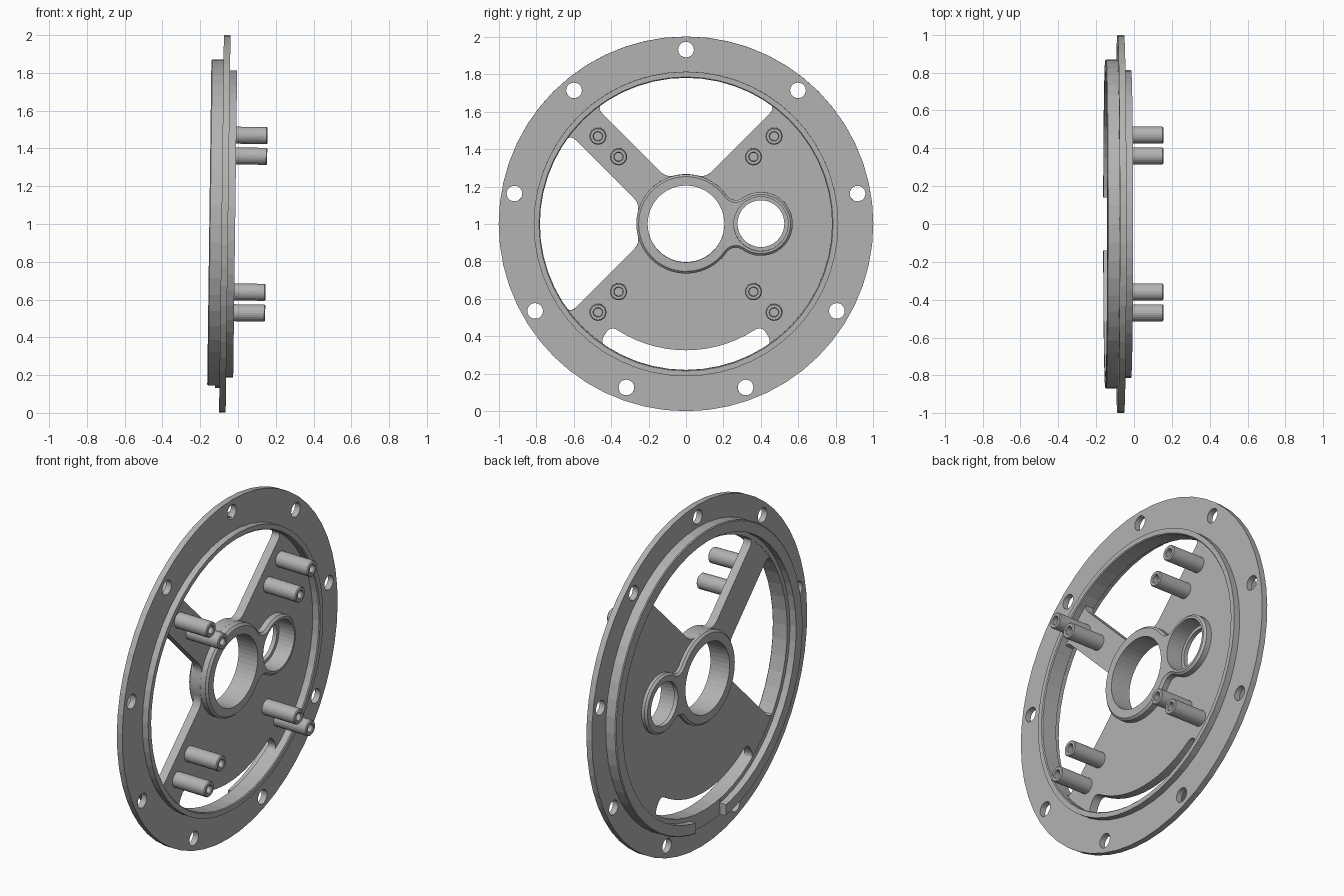
import bpy, bmesh
from math import sin, cos, pi, atan2, sqrt, asin, radians
from mathutils import Matrix, Vector

if "Cube" in bpy.data.objects:
    bpy.data.objects.remove(bpy.data.objects["Cube"], do_unlink=True)

metal = bpy.data.materials.new("grey_metal")
metal.use_nodes = True
GREY = (0.45, 0.45, 0.45, 1)
metal.diffuse_color = GREY
metal.node_tree.nodes["Principled BSDF"].inputs["Base Color"].default_value = GREY

HUB_R, BORE_R = 0.265, 0.205
BEARING_Y, BEARING_R, FILLET = 0.4, 0.17, 0.06
PLATE_BACK, PLATE_FRONT = -0.11, -0.06
HUB_BACK, HUB_FRONT = -0.14, -0.015


def arc(r, a0, a1, n, cy=0, cz=0):
    return [(cy + r * cos(a0 + (a1 - a0) * i / n), cz + r * sin(a0 + (a1 - a0) * i / n))
            for i in range(n + 1)]


def circle(r, n, cy=0, cz=0):
    return arc(r, 0, 2 * pi, n, cy, cz)[:-1]


def loft(name, sections, closed=False):
    """Skin a stack of equal outlines (x, [(y, z)...]); closed joins last to first."""
    bm = bmesh.new()
    rows = [[bm.verts.new((x, y, z)) for y, z in pts] for x, pts in sections]
    n = len(rows[0])
    pairs = list(zip(rows, rows[1:]))
    if closed:
        pairs.append((rows[-1], rows[0]))
    else:
        bm.faces.new(rows[0])
        bm.faces.new(rows[-1])
    for a, b in pairs:
        for i in range(n):
            j = (i + 1) % n
            bm.faces.new((a[i], a[j], b[j], b[i]))
    bmesh.ops.recalc_face_normals(bm, faces=bm.faces)
    mesh = bpy.data.meshes.new(name)
    bm.to_mesh(mesh)
    bm.free()
    mesh.materials.append(metal)
    ob = bpy.data.objects.new(name, mesh)
    bpy.context.collection.objects.link(ob)
    return ob


def cut(ob, cutters):
    for c in cutters:
        c.hide_render = True
        mod = ob.modifiers.new("cut", 'BOOLEAN')
        mod.operation, mod.solver, mod.object = 'DIFFERENCE', 'EXACT', c
        bpy.context.view_layer.objects.active = ob
        bpy.ops.object.modifier_apply(modifier=mod.name)
        bpy.data.objects.remove(c, do_unlink=True)


def through(outline):
    return loft("cutter", [(-0.4, outline), (0.4, outline)])


def blend(p, corner, q, n=6):
    p, c, q = Vector(p), Vector(corner), Vector(q)
    return [tuple(p * (1 - t) ** 2 + c * 2 * t * (1 - t) + q * t * t)
            for t in (i / n for i in range(1, n))]


def opening(mid, r_in, r_out, half_in, half_out, trim):
    """Window between two arcs and two straight sides, with rounded corners."""
    def polar(r, a):
        return Vector((r * cos(mid + a), r * sin(mid + a)))
    outer = arc(r_out, mid - half_out + trim / r_out, mid + half_out - trim / r_out, 20)
    inner = arc(r_in, mid + half_in - trim / r_in, mid - half_in + trim / r_in, 14)
    co, ci = polar(r_out, half_out), polar(r_in, half_in)
    do, di = polar(r_out, -half_out), polar(r_in, -half_in)
    step = (ci - co).normalized() * trim
    back = (do - di).normalized() * trim
    return (outer + blend(outer[-1], co, co + step) + [tuple(co + step), tuple(ci - step)]
            + blend(ci - step, ci, inner[0]) + inner + blend(inner[-1], di, di + back)
            + [tuple(di + back), tuple(do - back)] + blend(do - back, do, outer[0]))


def hub_outline(inset):
    """Big boss joined to the small bearing boss by concave fillets."""
    a, b = HUB_R + FILLET, BEARING_R + FILLET
    y = (a * a - b * b + BEARING_Y ** 2) / (2 * BEARING_Y)
    z = sqrt(a * a - y * y)
    p1, p2 = atan2(z, y), atan2(z, y - BEARING_Y)
    f = FILLET + inset
    top = arc(f, p2 - pi, p1 - pi, 8, y, z)
    low = [(u, -v) for u, v in reversed(top)]
    return (arc(HUB_R - inset, p1, 2 * pi - p1, 40) + low[1:-1]
            + arc(BEARING_R - inset, -p2, p2, 30, BEARING_Y) + top[1:-1])


def bores():
    small, wide = circle(0.125, 40, BEARING_Y), circle(0.145, 40, BEARING_Y)
    return [through(circle(BORE_R, 48)),
            loft("cutter", [(-0.4, small), (-0.115, small), (-0.115, wide), (0.4, wide)])]


parts = []

# Outer flange with raised front ring and back rim
profile = [(0.78, -0.02), (0.785, -0.015), (0.813, -0.015), (0.813, -0.0525),
           (1, -0.0525), (1, -0.0875), (0.87, -0.0875), (0.87, -0.147),
           (0.865, -0.152), (0.805, -0.152), (0.805, -0.112), (0.78, -0.112)]
flange = loft("flange", [(x, circle(r, 56)) for r, x in profile], closed=True)
bolts = [through(circle(0.042, 20, 0.93 * sin(a), 0.93 * cos(a)))
         for a in (radians(40 * i) for i in range(9))]
slot = [(-0.14, -0.95), (0.14, -0.95), (0.14, -0.7), (-0.14, -0.7)]
notch = loft("cutter", [(-0.3, slot), (-0.111, slot)])
cut(flange, bolts + [notch])
parts.append(flange)

# Web plate with two large windows and a curved slot
disc = circle(0.8, 56)
web = loft("web_plate", [(PLATE_BACK, disc), (PLATE_FRONT, disc)])
half_spoke, edge = 0.1, 0.785
windows = [opening(mid, HUB_R, edge, pi / 4 - asin(half_spoke / HUB_R),
                   pi / 4 - asin(half_spoke / edge), 0.05) for mid in (pi / 2, pi)]
windows.append(opening(-pi / 2, 0.675, edge, radians(36.5), radians(36), 0.045))
cut(web, [through(w) for w in windows] + bores())
parts.append(web)

# Hub and bearing boss with chamfered rims
ch = 0.012
hub = loft("hub", [(HUB_BACK, hub_outline(ch)), (HUB_BACK + ch, hub_outline(0)),
                   (HUB_FRONT - ch, hub_outline(0)), (HUB_FRONT, hub_outline(ch))])
cut(hub, bores())
parts.append(hub)

# Hollow standoff posts in four diagonal pairs
for sy in (1, -1):
    for sz in (1, -1):
        for label, d in (("inner", 0.36), ("outer", 0.47)):
            steps = [(0.045, -0.07), (0.045, 0.145), (0.04, 0.15), (0.026, 0.15),
                     (0.022, 0.145), (0.022, 0.04)]
            side = ("left" if sy > 0 else "right") + ("_upper" if sz > 0 else "_lower")
            parts.append(loft(f"{label}_post_{side}",
                              [(x, circle(r, 24, sy * d, sz * d)) for r, x in steps]))

# Lean the whole cover slightly and stand it on the ground
place = Matrix.Translation((0, 0, 1)) @ Matrix.Rotation(0.0128, 4, 'Y')
for ob in parts:
    ob.data.transform(place)
